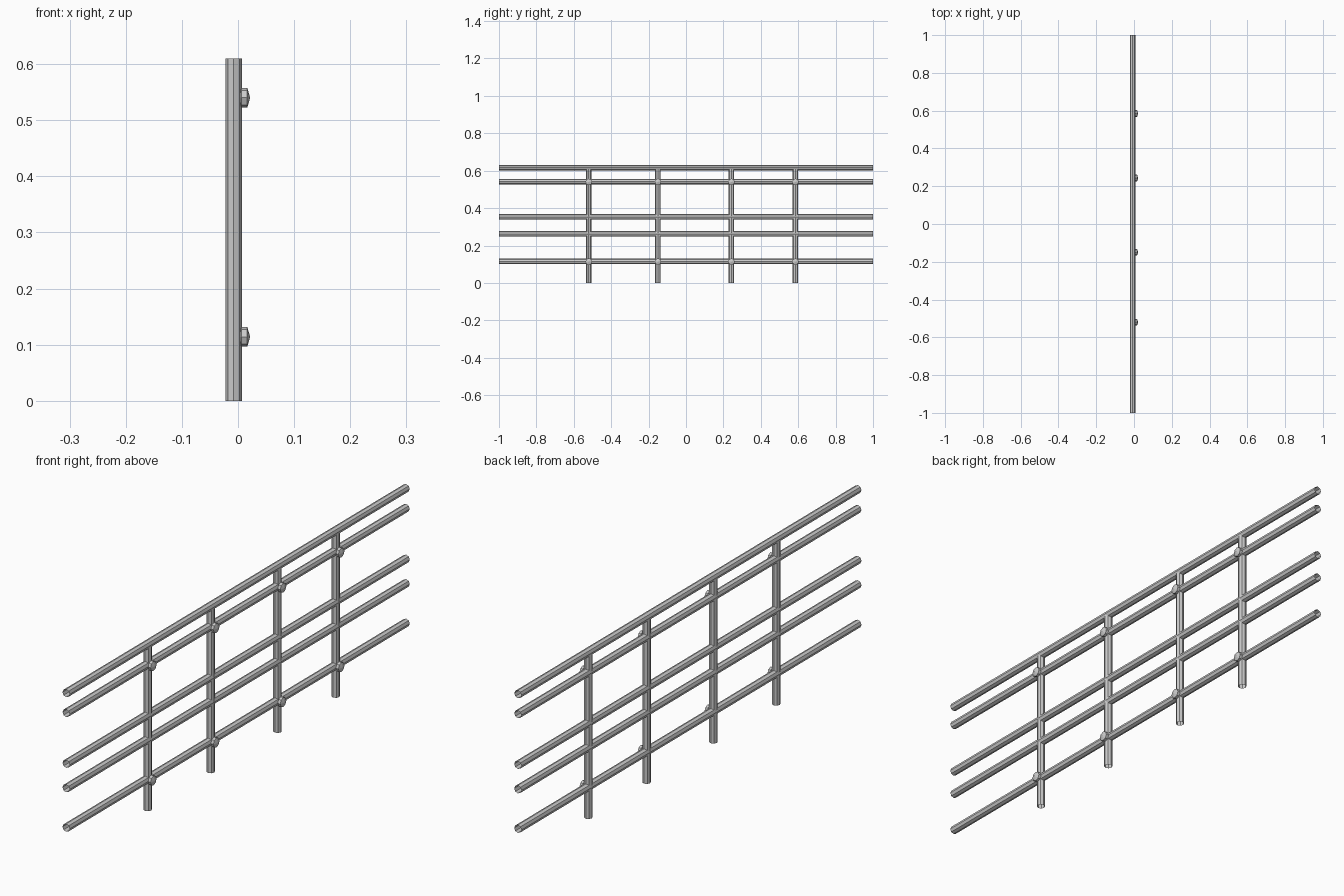
import bpy
from math import pi

if "Cube" in bpy.data.objects:
    bpy.data.objects.remove(bpy.data.objects["Cube"])

R = 0.0147      # tube radius
X = -0.0077     # centre plane of the fence
POSTS_Y = (-0.52, -0.15, 0.243, 0.585)
RAILS_Z = (0.115, 0.262, 0.353, 0.542, 0.616)


def tube(name, loc, length, rot=(0, 0, 0)):
    # open-ended eight-sided pipe
    bpy.ops.mesh.primitive_cylinder_add(vertices=8, radius=R, depth=length,
                                        end_fill_type='NOTHING', location=loc, rotation=rot)
    bpy.context.object.name = name


def bolt(name, loc):
    # faceted bolt head: squat double cone pointing along +x
    bpy.ops.mesh.primitive_uv_sphere_add(segments=8, ring_count=2, radius=1,
                                         location=loc, rotation=(0, pi / 2, 0))
    ob = bpy.context.object
    ob.name = name
    ob.scale = (0.0205, 0.0205, 0.0105)


# Horizontal rails
for i, z in enumerate(RAILS_Z):
    tube(f"rail_{i + 1}", (X, 0, z), 2.0, (pi / 2, 0, 0))

# Upright posts with bolts on the bottom and second-highest rails
for i, y in enumerate(POSTS_Y):
    tube(f"post_{i + 1}", (X, y, 0.305), 0.61)
    for part, z in (("lower", 0.114), ("upper", 0.540)):
        bolt(f"{part}_bolt_{i + 1}", (0.0112, y, z))
